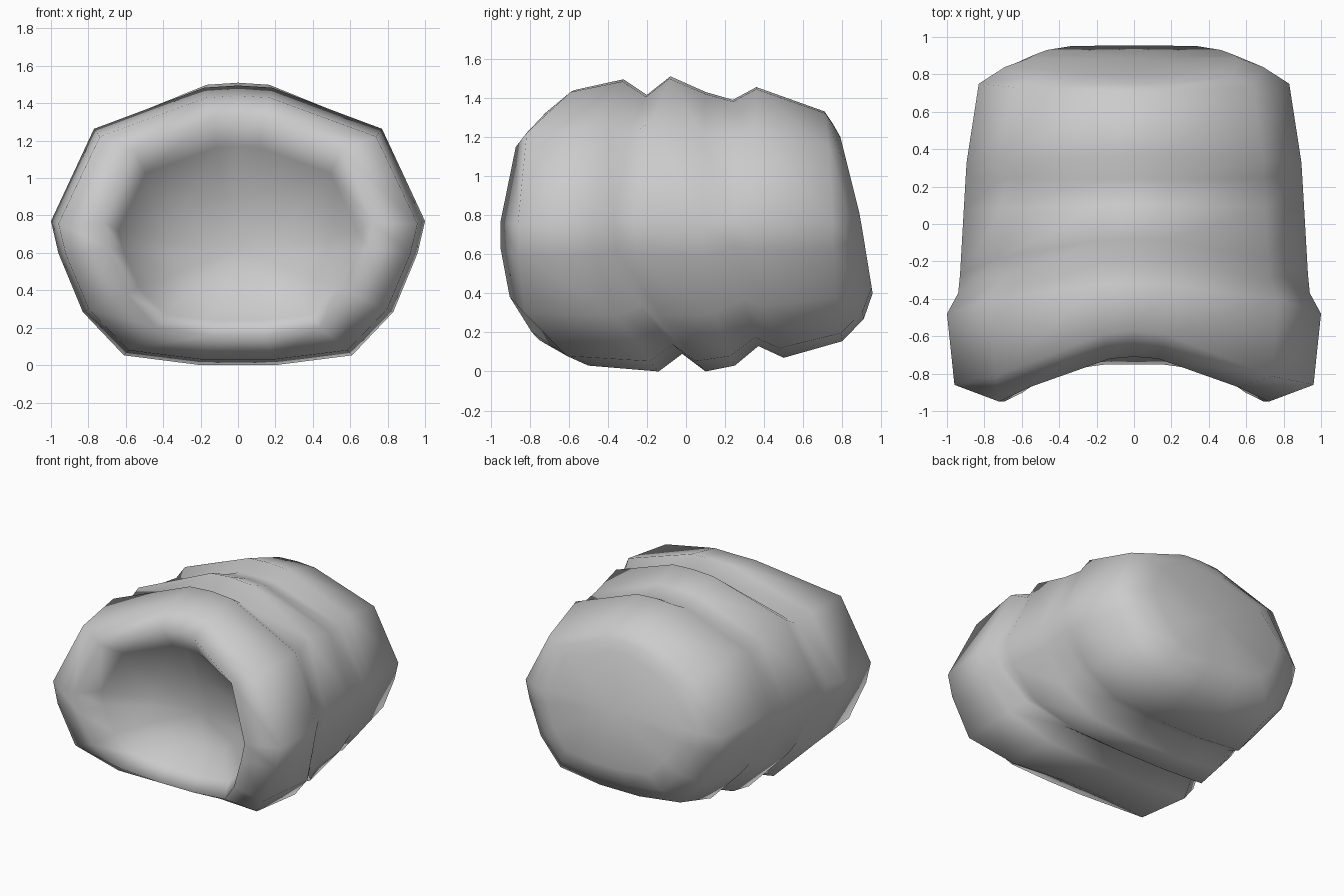
import bpy, bmesh

if "Cube" in bpy.data.objects:
    bpy.data.objects.remove(bpy.data.objects["Cube"])

# Half cross-section, top to bottom: (side factor, height factor)
half = [(0, 1), (.18, .985), (.77, .69), (1, .03), (.96, -.2),
        (.83, -.62), (.61, -.93), (.2, -1), (0, -1)]
section = half + [(-x, z) for x, z in half[-2:0:-1]]

# Rings: top y, top z, side y, half width, bottom y, bottom z, sweep power
rings = [
    (-.50, .90, -.52, .38, -.50, .40, 2),   # hollow floor
    (-.62, 1.17, -.74, .64, -.66, .24, 2),  # hollow wall
    (-.71, 1.33, -.95, .72, -.75, .16, 3),  # front lip
    (-.57, 1.44, -.86, .96, -.50, .03, 5),  # front band
    (-.32, 1.495, -.48, 1.0, -.14, .0, 2),
    (-.20, 1.415, -.37, .94, -.02, .09, 2),  # first groove
    (-.08, 1.51, -.27, .93, .10, .0, 2),    # middle band
    (.10, 1.43, .08, .91, .25, .03, 2),
    (.24, 1.39, .25, .90, .37, .13, 2),     # second groove
    (.36, 1.455, .33, .895, .50, .07, 2),   # rear band
    (.71, 1.33, .75, .83, .80, .155, 2),
    (.75, 1.27, .84, .69, .91, .27, 1.5),
    (.79, 1.20, .89, .56, .955, .40, 1),    # rear cap edge
]


def loft(name, rings, front_point, back_point):
    bm = bmesh.new()
    loops = []
    for yt, zt, ys, w, yb, zb, p in rings:
        mid, h = (zt + zb) / 2, (zt - zb) / 2
        loop = []
        for sx, sz in section:
            end = yt if sz > 0 else yb
            y = ys + (end - ys) * abs(sz) ** p
            loop.append(bm.verts.new((sx * w, y, mid + h * sz)))
        loops.append(loop)
    n = len(section)
    for a, b in zip(loops, loops[1:]):
        for i in range(n):
            j = (i + 1) % n
            bm.faces.new((a[i], a[j], b[j], b[i]))
    for loop, point in ((loops[0], front_point), (loops[-1], back_point)):
        c = bm.verts.new(point)
        for i in range(n):
            bm.faces.new((loop[i], loop[(i + 1) % n], c))
    bmesh.ops.recalc_face_normals(bm, faces=bm.faces)
    for f in bm.faces:
        f.smooth = True
    mesh = bpy.data.meshes.new(name)
    bm.to_mesh(mesh)
    bm.free()
    obj = bpy.data.objects.new(name, mesh)
    bpy.context.collection.objects.link(obj)
    return obj


# Banded body with a hollow front and a closed rear
loft("banded_body", rings, (0, -.46, .62), (0, .885, .8))
